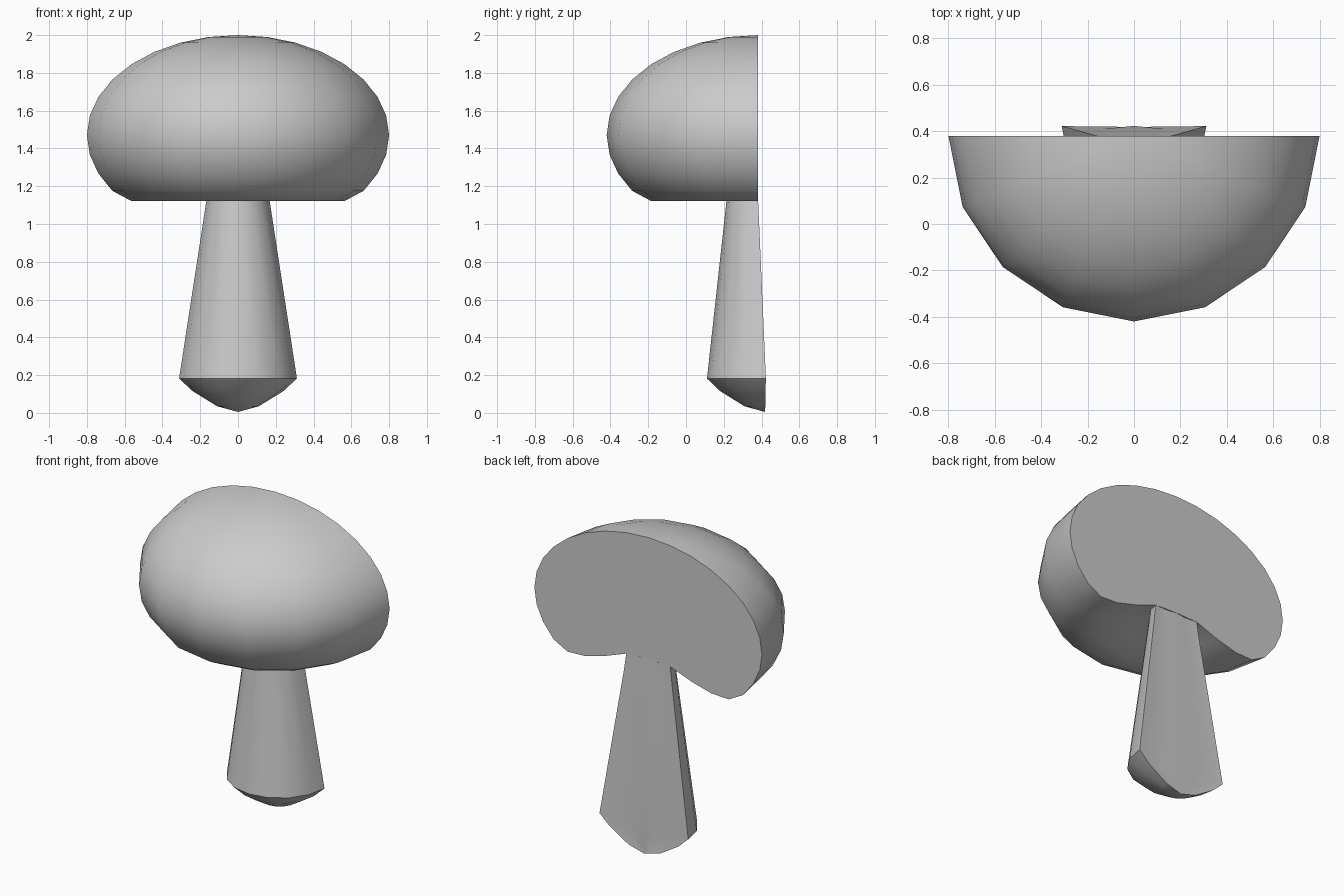
import bpy, bmesh, math

if "Cube" in bpy.data.objects:
    bpy.data.objects.remove(bpy.data.objects["Cube"])


def finish(bm, name):
    bmesh.ops.remove_doubles(bm, verts=bm.verts, dist=0.0005)
    bmesh.ops.recalc_face_normals(bm, faces=bm.faces)
    mesh = bpy.data.meshes.new(name)
    bm.to_mesh(mesh)
    bm.free()
    obj = bpy.data.objects.new(name, mesh)
    bpy.context.collection.objects.link(obj)
    bpy.ops.object.select_all(action='DESELECT')
    obj.select_set(True)
    bpy.context.view_layer.objects.active = obj
    bpy.ops.object.shade_smooth_by_angle(angle=math.radians(32))
    return obj


def half_ring(bm, r, y, z, back=()):
    # half circle bulging to the front, then optional points along the back
    ring = []
    for i in range(9):
        a = math.pi * i / 8
        ring.append(bm.verts.new((r * math.cos(a), y - r * math.sin(a), z)))
    for u, v in back:
        ring.append(bm.verts.new((r * u, y + r * v, z)))
    return ring


def bridge(bm, rings, closed):
    n = len(rings[0])
    for a, b in zip(rings, rings[1:]):
        for i in range(n if closed else n - 1):
            j = (i + 1) % n
            bm.faces.new((a[i], a[j], b[j], b[i]))


# Cap: half of a squashed ball with a hollowed underside, flat cut at the back
profile = [(0.0, 1.225), (0.156, 1.22), (0.306, 1.165), (0.445, 1.128), (0.567, 1.123)]
for k in range(-3, 9):
    a = math.radians(11.25 * k)
    profile.append((0.8 * math.cos(a), 1.47 + 0.53 * math.sin(a)))
bm = bmesh.new()
rings = [half_ring(bm, r, 0.38, z) for r, z in profile]
bridge(bm, rings, False)
right = [ring[0] for ring in rings]
left = [ring[-1] for ring in rings[1:-1]]
bm.faces.new(right + left[::-1])
finish(bm, "mushroom_cap")

# Stem: tapered half column with a rounded foot and slightly rippled back
stem = [(0.0, 0.418, 0.005), (0.11, 0.42, 0.035), (0.24, 0.421, 0.115),
        (0.312, 0.423, 0.182), (0.168, 0.382, 1.12), (0.154, 0.379, 1.225)]
bm = bmesh.new()
ripple = [(-0.4, -0.04), (0.0, 0.0), (0.4, -0.04)]
rings = [half_ring(bm, r, y, z, ripple) for r, y, z in stem]
bridge(bm, rings, True)
bm.faces.new(rings[-1])
finish(bm, "mushroom_stem")
